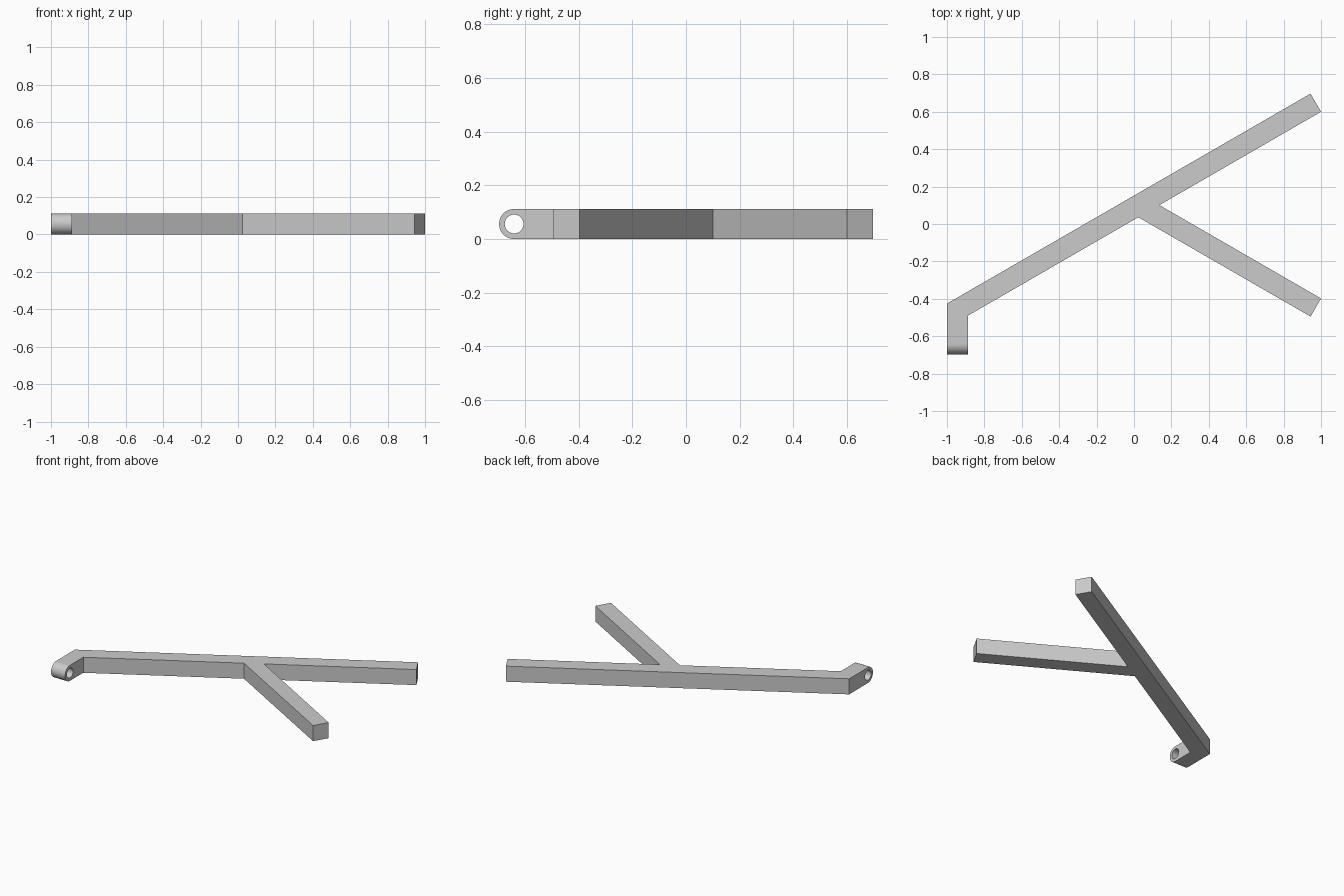
import bpy, bmesh, math
from mathutils import Matrix

cube = bpy.data.objects.get("Cube")
if cube:
    bpy.data.objects.remove(cube, do_unlink=True)

T = 0.112                        # square bar thickness
FRONT = -0.697                   # front tip of the hinge lug
SLOPE = math.tan(math.radians(30))

grey = bpy.data.materials.new("light_grey")
grey.use_nodes = True
colour = (0.6, 0.6, 0.6, 1)
grey.diffuse_color = colour
grey.node_tree.nodes["Principled BSDF"].inputs["Base Color"].default_value = colour


def make_object(name, bm):
    bmesh.ops.recalc_face_normals(bm, faces=bm.faces)
    mesh = bpy.data.meshes.new(name)
    bm.to_mesh(mesh)
    bm.free()
    obj = bpy.data.objects.new(name, mesh)
    bpy.context.collection.objects.link(obj)
    mesh.materials.append(grey)
    return obj


# Forked frame: plan outline of the long bar, side branch and short lug
inner = -1 + T
cut = 1 - T / 2
outline = [
    (-1, FRONT), (inner, FRONT), (inner, 0.6 - (1 - inner) * SLOPE),
    (0.023, 0.036), (cut, -0.495), (1, -0.398), (0.136, 0.101),
    (1, 0.6), (cut, 0.697), (-1, 0.697 - (1 + cut) * SLOPE),
]
bm = bmesh.new()
face = bm.faces.new([bm.verts.new((x, y, 0)) for x, y in outline])
top = bmesh.ops.extrude_face_region(bm, geom=[face])["geom"]
bmesh.ops.translate(bm, vec=(0, 0, T),
                    verts=[v for v in top if isinstance(v, bmesh.types.BMVert)])

# Round the lug's tip into a half cylinder
tip = [e for e in bm.edges
       if all(abs(v.co.y - FRONT) < 1e-4 for v in e.verts)
       and abs(e.verts[0].co.z - e.verts[1].co.z) < 1e-4]
bmesh.ops.bevel(bm, geom=tip, offset=T / 2 - 0.0002, segments=12,
                profile=0.5, affect='EDGES')
frame = make_object("forked_frame", bm)

# Pin hole through the lug
bm = bmesh.new()
place = Matrix.Translation((-1 + T / 2, FRONT + T / 2, T / 2)) @ Matrix.Rotation(math.pi / 2, 4, 'Y')
bmesh.ops.create_cone(bm, cap_ends=True, segments=40, radius1=0.035,
                      radius2=0.035, depth=T * 2, matrix=place)
cutter = make_object("pin_hole_cutter", bm)
cutter.hide_render = True

bpy.ops.object.select_all(action='DESELECT')
bpy.context.view_layer.objects.active = frame
frame.select_set(True)
hole = frame.modifiers.new("pin_hole", 'BOOLEAN')
hole.operation = 'DIFFERENCE'
hole.solver = 'EXACT'
hole.object = cutter
bpy.ops.object.modifier_apply(modifier=hole.name)
bpy.data.objects.remove(cutter, do_unlink=True)
bpy.ops.object.shade_smooth_by_angle(angle=math.radians(30))
